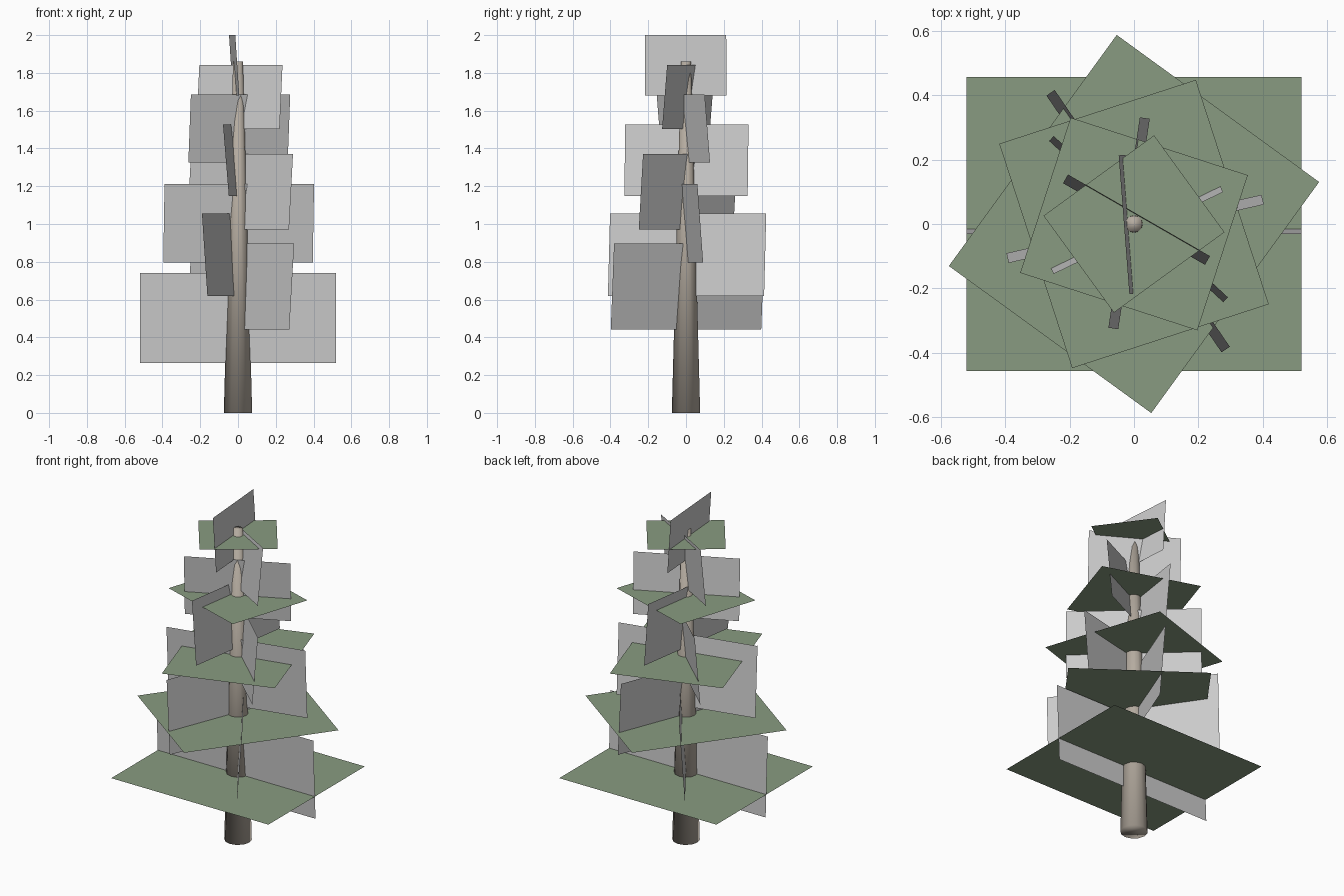
import bpy
from math import sin, cos, radians

if "Cube" in bpy.data.objects:
    bpy.data.objects.remove(bpy.data.objects["Cube"])


def material(name, color):
    m = bpy.data.materials.new(name)
    m.diffuse_color = color
    m.use_nodes = True
    m.node_tree.nodes["Principled BSDF"].inputs["Base Color"].default_value = m.diffuse_color
    return m


def quad(name, corners, mat=None):
    me = bpy.data.meshes.new(name)
    me.from_pydata(corners, [], [(0, 1, 2, 3)])
    ob = bpy.data.objects.new(name, me)
    bpy.context.collection.objects.link(ob)
    if mat:
        me.materials.append(mat)
    return ob


green = material("needle_green", (0.25, 0.33, 0.22, 1))
bark = material("bark", (0.46, 0.41, 0.35, 1))

# Tapered trunk
bpy.ops.mesh.primitive_cone_add(vertices=12, radius1=0.075, radius2=0.026,
                                depth=1.86, location=(0, 0, 0.93))
trunk = bpy.context.object
trunk.name = "trunk"
trunk.data.materials.append(bark)
bpy.ops.object.shade_smooth()

# Flat horizontal foliage layers, shrinking and turning 54 degrees per step
for i in range(5):
    a = radians(54 * i)
    half_x = 0.52 - 0.077 * i
    half_y = half_x * 0.876
    z = 0.40 + 0.355 * i
    quad(f"foliage_layer_{i + 1}",
         [(u * half_x * cos(a) - v * half_y * sin(a),
           u * half_x * sin(a) + v * half_y * cos(a), z)
          for u, v in ((-1, -1), (1, -1), (1, 1), (-1, 1))], green)

# Upright branch cards spiralling up the trunk, each leaning slightly outward
for i in range(9):
    a = radians(124.3 * i)
    half = 0.52 - 0.038 * i
    z0 = 0.265 + 0.1768 * i
    z1 = 0.74 + 0.1575 * i
    foot = 0.01 if i in (0, 8) else 0.0
    quad(f"branch_card_{i + 1}",
         [(s * half * cos(a) + lean * sin(a),
           s * half * sin(a) - lean * cos(a), z)
          for s, lean, z in ((-1, foot, z0), (1, foot, z0),
                             (1, 0.031, z1), (-1, 0.031, z1))])
